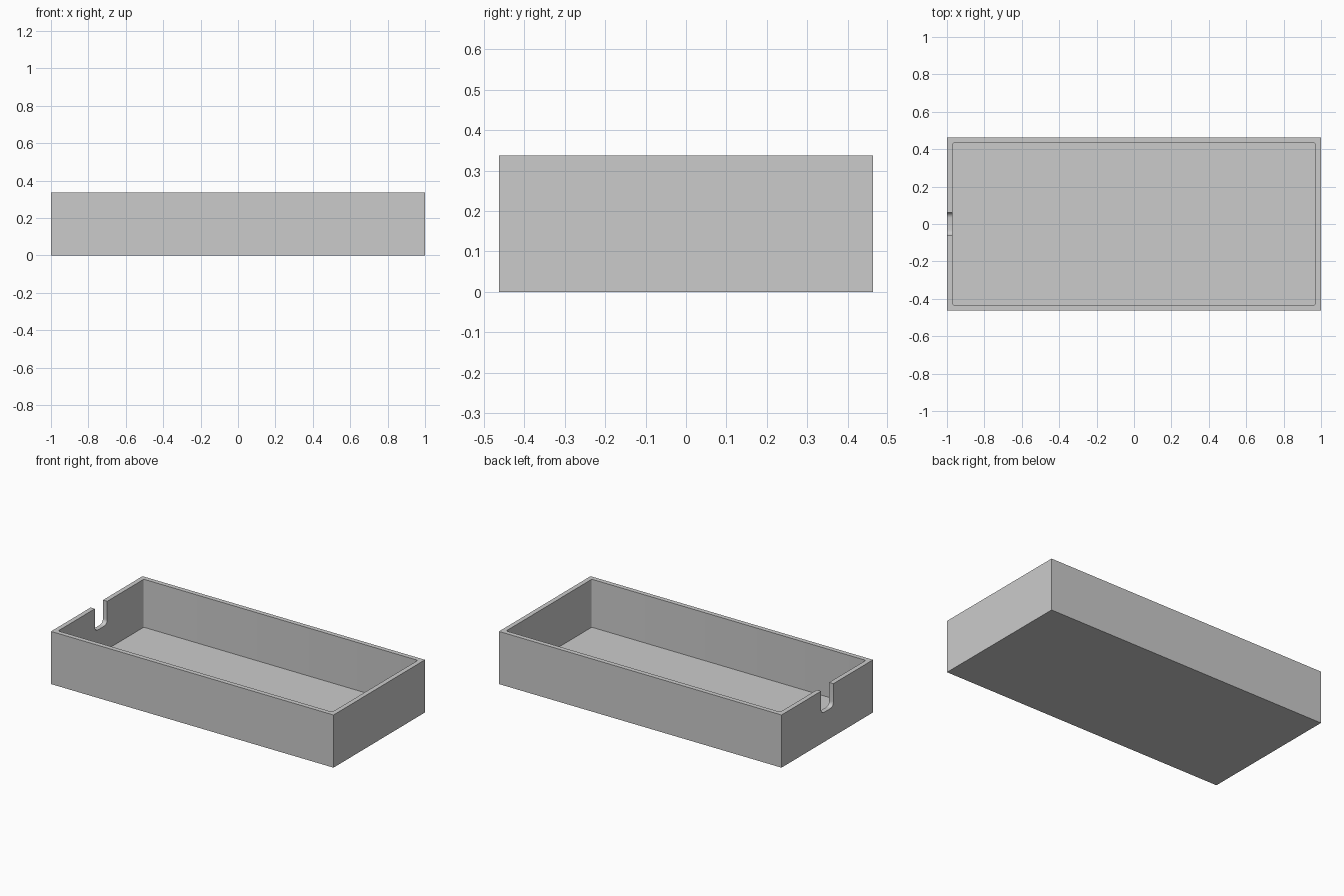
import bpy
import bmesh

LENGTH, WIDTH, HEIGHT = 2.0, 0.925, 0.337
WALL = 0.03
NOTCH_WIDTH, NOTCH_BOTTOM = 0.125, 0.19

if "Cube" in bpy.data.objects:
    bpy.data.objects.remove(bpy.data.objects["Cube"], do_unlink=True)

grey = bpy.data.materials.new("light_grey")
grey.use_nodes = True
colour = (0.6, 0.6, 0.6, 1.0)
grey.diffuse_color = colour
grey.node_tree.nodes["Principled BSDF"].inputs["Base Color"].default_value = colour


def block(name, low, high, axis=None, radius=0.0, segments=4):
    """Box between two corners, with the edges along one axis rounded."""
    bm = bmesh.new()
    bmesh.ops.create_cube(bm, size=1.0)
    for v in bm.verts:
        for i in range(3):
            v.co[i] = low[i] if v.co[i] < 0 else high[i]
    if axis is not None:
        edges = [e for e in bm.edges
                 if abs(e.verts[0].co[axis] - e.verts[1].co[axis]) > 1e-4]
        bmesh.ops.bevel(bm, geom=edges, offset=radius, segments=segments,
                        profile=0.5, affect='EDGES')
    mesh = bpy.data.meshes.new(name)
    bm.to_mesh(mesh)
    bm.free()
    mesh.materials.append(grey)
    obj = bpy.data.objects.new(name, mesh)
    bpy.context.collection.objects.link(obj)
    return obj


def cut(target, cutter):
    """Subtract the cutter for good and throw it away."""
    cutter.hide_render = True
    mod = target.modifiers.new(cutter.name, 'BOOLEAN')
    mod.operation = 'DIFFERENCE'
    mod.solver = 'EXACT'
    mod.object = cutter
    bpy.context.view_layer.objects.active = target
    bpy.ops.object.modifier_apply(modifier=mod.name)
    bpy.data.objects.remove(cutter, do_unlink=True)


# Outer shell of the tray
x, y = LENGTH / 2, WIDTH / 2
tray = block("open_tray", (-x, -y, 0), (x, y, HEIGHT))

# Hollow with slightly rounded upright corners
cut(tray, block("hollow", (WALL - x, WALL - y, WALL),
                (x - WALL, y - WALL, HEIGHT + 0.2), axis=2, radius=0.008))

# Cable notch with a rounded bottom in the right end wall
half = NOTCH_WIDTH / 2
cut(tray, block("notch", (-x - 0.1, -half, NOTCH_BOTTOM),
                (-x + 0.1, half, HEIGHT + 0.2), axis=0, radius=0.03, segments=6))

# Smooth the small fillets and keep the box edges sharp
bpy.ops.object.select_all(action='DESELECT')
tray.select_set(True)
bpy.context.view_layer.objects.active = tray
bpy.ops.object.shade_smooth_by_angle(angle=0.6)
